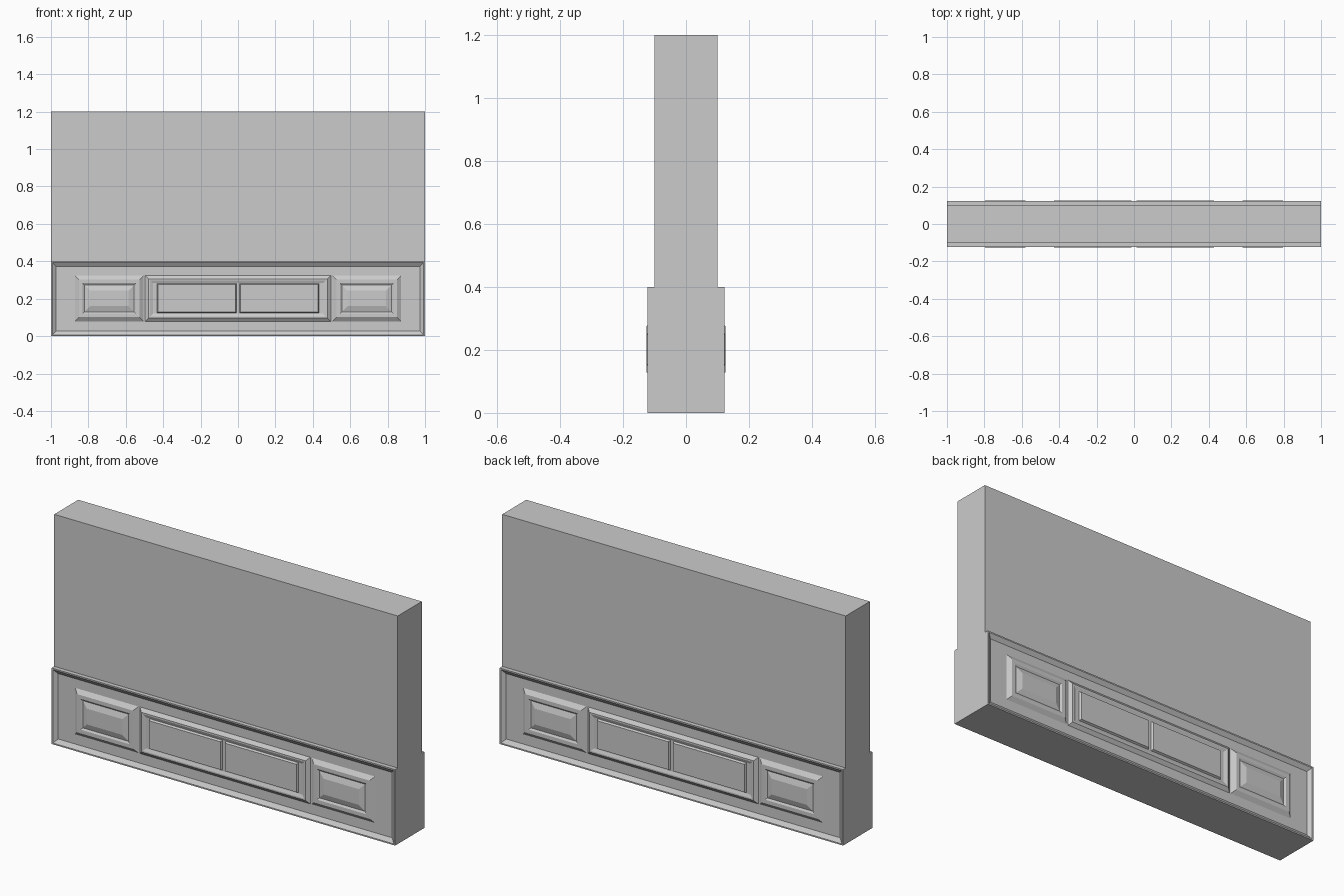
import bpy, bmesh

if "Cube" in bpy.data.objects:
    bpy.data.objects.remove(bpy.data.objects["Cube"])


def finish(name, bm):
    bmesh.ops.recalc_face_normals(bm, faces=bm.faces)
    mesh = bpy.data.meshes.new(name)
    bm.to_mesh(mesh)
    bm.free()
    ob = bpy.data.objects.new(name, mesh)
    bpy.context.collection.objects.link(ob)
    return ob


def relief(name, x0, x1, z0, z1, steps):
    """Nested rectangles stepped out of the front face, mirrored to the back.
    Each step is (inset, distance from the middle plane)."""
    bm = bmesh.new()
    rings = []
    for i, d in steps:
        rings.append([bm.verts.new((x, -d, z)) for x, z in (
            (x0 + i, z0 + i), (x1 - i, z0 + i), (x1 - i, z1 - i), (x0 + i, z1 - i))])
    for a, b in zip(rings, rings[1:]):
        for k in range(4):
            n = (k + 1) % 4
            bm.faces.new((a[k], a[n], b[n], b[k]))
    bm.faces.new(rings[-1])
    ob = finish(name, bm)
    # an open shell can be recalculated inside out: front cap must face -y
    if ob.data.polygons[len(ob.data.polygons) - 1].normal.y > 0:
        ob.data.flip_normals()
    mod = ob.modifiers.new("back_side", 'MIRROR')
    mod.use_axis = (False, True, False)
    mod.use_clip = True
    return ob


# Upper wall slab
bm = bmesh.new()
bmesh.ops.create_cube(bm, size=1)
for v in bm.verts:
    v.co.x *= 2
    v.co.y *= 0.2
    v.co.z = 0.8 + v.co.z * 0.8
finish("wall_slab", bm)

# Plinth with a bevelled rim around a recessed field
relief("plinth", -1, 1, 0, 0.4,
       [(0, 0), (0, 0.122), (0.007, 0.122), (0.028, 0.107)])

# Long moulding in the middle, holding two raised panels
relief("middle_moulding", -0.5, 0.5, 0.075, 0.328,
       [(0, 0.104), (0.022, 0.121), (0.03, 0.121), (0.045, 0.115)])

for side, s in (("left", -1), ("right", 1)):
    # Raised flat panel beside the centre line
    a, b = sorted((s * 0.007, s * 0.435))
    relief(side + "_middle_panel", a, b, 0.122, 0.283,
           [(0, 0.112), (0.007, 0.125)])
    # Stepped panel at the end
    a, b = sorted((s * 0.5, s * 0.877))
    relief(side + "_end_panel", a, b, 0.075, 0.328,
           [(0, 0.104), (0.026, 0.122), (0.045, 0.122),
            (0.055, 0.116), (0.085, 0.126)])
